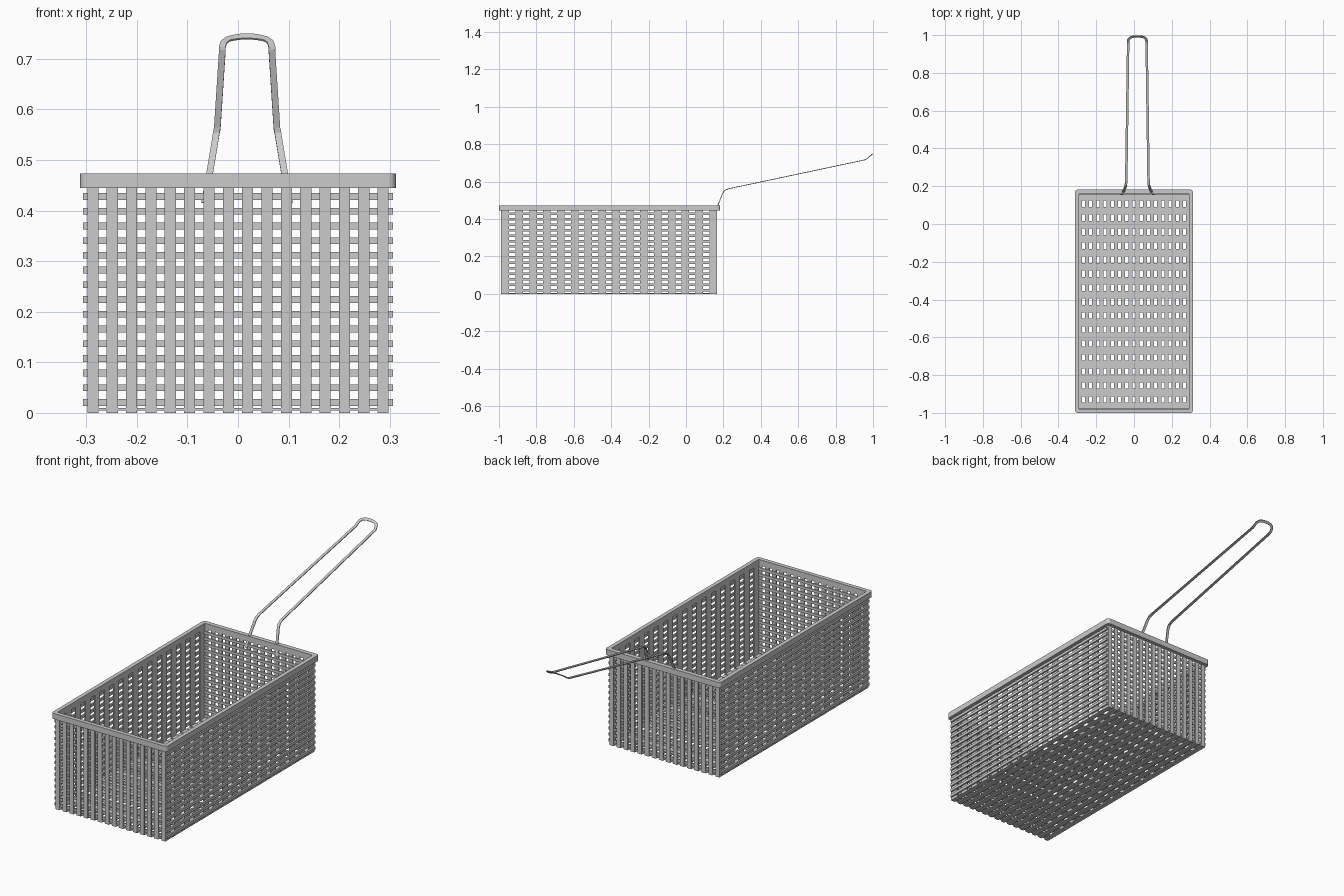
import bpy, bmesh, math
from mathutils import Vector, Matrix

if "Cube" in bpy.data.objects:
    bpy.data.objects.remove(bpy.data.objects["Cube"])

X = 0.298                  # half width of the body
Y0, Y1 = -0.988, 0.167     # front and back of the body
TOP = 0.46                 # strips end inside the rim
T = 0.005                  # strip thickness


def finish(bm, name):
    bmesh.ops.recalc_face_normals(bm, faces=bm.faces)
    me = bpy.data.meshes.new(name)
    bm.to_mesh(me)
    bm.free()
    ob = bpy.data.objects.new(name, me)
    bpy.context.collection.objects.link(ob)
    return ob


def box(bm, x0, x1, y0, y1, z0, z1):
    m = Matrix.Translation(((x0 + x1) / 2, (y0 + y1) / 2, (z0 + z1) / 2)) \
        @ Matrix.Diagonal((x1 - x0, y1 - y0, z1 - z0, 1))
    bmesh.ops.create_cube(bm, size=1, matrix=m)


# U-shaped strips running front to back: front wall, floor, back wall
bm = bmesh.new()
for i in range(16):
    c = -0.287 + i * 0.574 / 15
    a, b = c - 0.011, c + 0.011
    box(bm, a, b, Y0, Y1, 0, T)
    box(bm, a, b, Y0, Y0 + T, T, TOP)
    box(bm, a, b, Y1 - T, Y1, T, TOP)
finish(bm, "lengthwise_strips")

# U-shaped strips running side to side: side walls and floor
bm = bmesh.new()
for i in range(16):
    c = Y0 + 0.022 + i * (Y1 - Y0 - 0.044) / 15
    a, b = c - 0.02, c + 0.02
    box(bm, -X, X, a, b, T, 2 * T)
    for s in (-1, 1):
        xs = sorted((s * X, s * (X - T)))
        box(bm, *xs, a, b, 2 * T, TOP)
finish(bm, "crosswise_strips")

# Horizontal hoops: outside the side walls, inside the end walls
bm = bmesh.new()
for k in range(15):
    z = 0.0205 + k * 0.0291
    z0, z1 = z - 0.0067, z + 0.0067
    for s in (-1, 1):
        xs = sorted((s * X, s * (X + 0.008)))
        box(bm, *xs, Y0 + T, Y1 - T, z0, z1)
    box(bm, -X, X, Y0 + T, Y0 + 2 * T, z0, z1)
    box(bm, -X, X, Y1 - 2 * T, Y1 - T, z0, z1)
finish(bm, "horizontal_hoops")


# Rim with rounded corners
def rounded(hx, y0, y1, r):
    pts = []
    corners = ((hx - r, y1 - r), (-hx + r, y1 - r), (-hx + r, y0 + r), (hx - r, y0 + r))
    for q, (cx, cy) in enumerate(corners):
        for j in range(5):
            t = math.radians(90 * q + 22.5 * j)
            pts.append((cx + r * math.cos(t), cy + r * math.sin(t)))
    return pts


bm = bmesh.new()
outer = rounded(0.312, -1.0, 0.182, 0.014)
inner = rounded(0.292, -0.98, 0.160, 0.004)
loops = [[bm.verts.new((x, y, z)) for x, y in pts]
         for pts, z in ((outer, 0.445), (outer, 0.473), (inner, 0.473), (inner, 0.445))]
for i in range(4):
    A, B = loops[i], loops[(i + 1) % 4]
    n = len(A)
    for j in range(n):
        bm.faces.new((A[j], A[(j + 1) % n], B[(j + 1) % n], B[j]))
finish(bm, "rim")

# Handle: thin flat band bent up from the back wall, slightly off centre
half = [(0.084, 0.155, 0.415), (0.075, 0.168, 0.468), (0.063, 0.197, 0.540),
        (0.061, 0.207, 0.553), (0.059, 0.228, 0.562), (0.049, 0.955, 0.716),
        (0.0495, 0.966, 0.722), (0.046, 0.979, 0.733), (0.038, 0.987, 0.739),
        (0.026, 0.991, 0.742), (0.012, 0.993, 0.744)]
path = [Vector(p) for p in half] + [Vector((-x, y, z)) for x, y, z in reversed(half)]
bm = bmesh.new()
W, H = 0.0065, 0.002
rings = []
n = len(path)
for i, p in enumerate(path):
    tan = (path[min(i + 1, n - 1)] - path[max(i - 1, 0)]).normalized()
    k = min(i, n - 1 - i)      # sheet normal from the side profile
    a, b = Vector(half[max(k - 1, 0)]), Vector(half[min(k + 1, len(half) - 1)])
    nor = Vector((0, a.z - b.z, b.y - a.y)).normalized()
    side = tan.cross(nor).normalized()
    c = p + Vector((0.018, 0, 0))
    rings.append([bm.verts.new(c + side * u * W + nor * v * H)
                  for u, v in ((-1, -1), (1, -1), (1, 1), (-1, 1))])
for A, B in zip(rings, rings[1:]):
    for j in range(4):
        bm.faces.new((A[j], A[(j + 1) % 4], B[(j + 1) % 4], B[j]))
bm.faces.new(rings[0])
bm.faces.new(rings[-1])
finish(bm, "handle")
